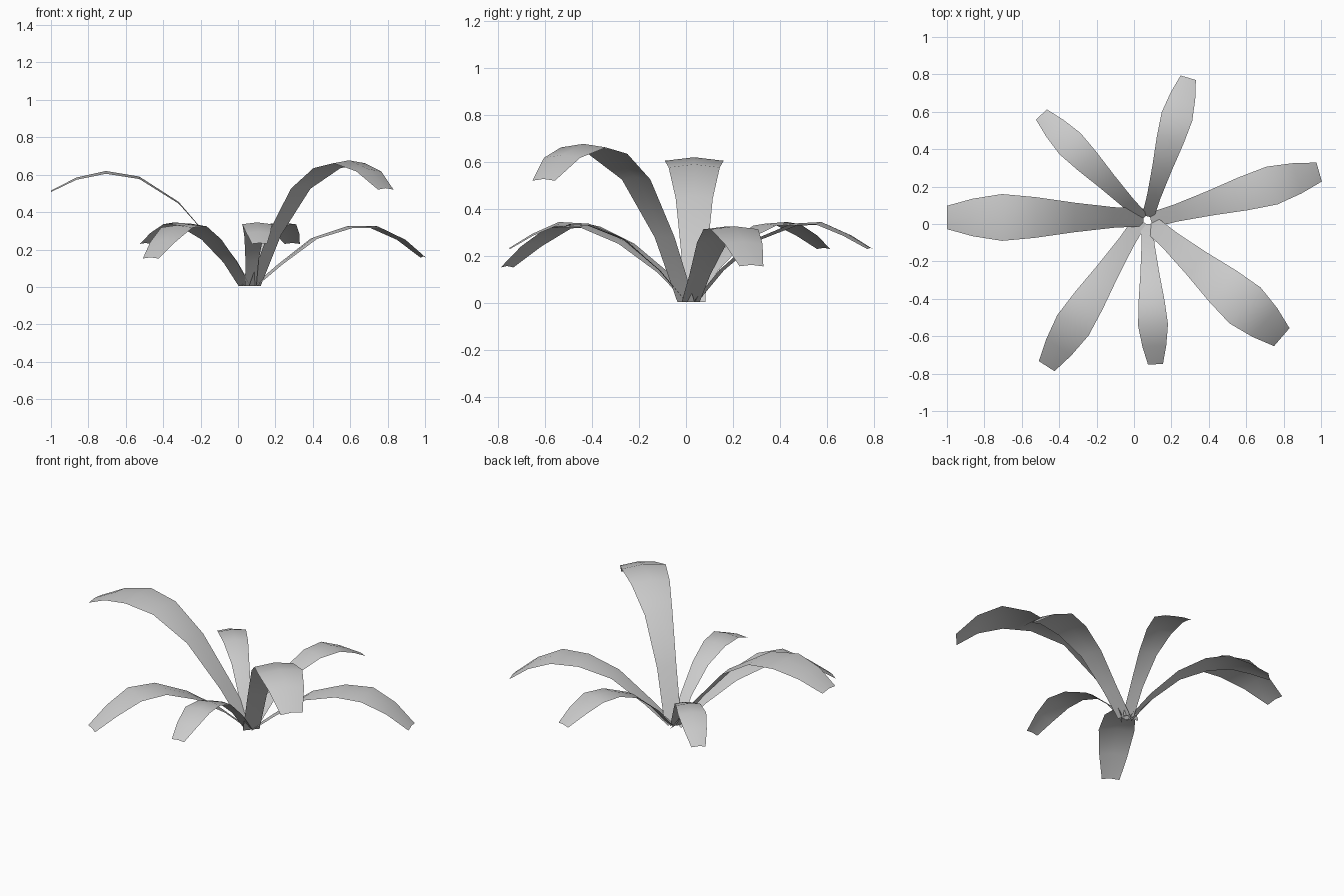
import bpy
from mathutils import Vector

if "Cube" in bpy.data.objects:
    bpy.data.objects.remove(bpy.data.objects["Cube"])

# Shared leaf stations along its length, and relative half-width at each
T = [0, 0.15, 0.35, 0.55, 0.72, 0.87, 1.0]
W = [0.38, 0.44, 0.63, 0.87, 1.0, 0.80, 0.5]


def leaf(name, base, tip, half_width, heights):
    """Arching strip from base to tip, slightly domed across its width."""
    b, t = Vector(base), Vector(tip)
    d = t - b
    side = Vector((-d.y, d.x)).normalized()
    verts, faces = [], []
    for f, rel, z in zip(T, W, [0.005] + heights):
        c = b + d * f
        w = half_width * rel
        dome = 0.12 * w if f > 0.3 else 0
        for s in (-1, 0, 1):
            p = c + side * (w * s)
            verts.append((p.x, p.y, z - (dome if s else 0)))
    for i in range(len(T) - 1):
        for j in range(2):
            a = i * 3 + j
            faces.append((a, a + 3, a + 4, a + 1))
    me = bpy.data.meshes.new(name)
    me.from_pydata(verts, [], faces)
    me.shade_smooth()
    me.update()
    ob = bpy.data.objects.new(name, me)
    bpy.context.collection.objects.link(ob)
    return ob


# Low leaves share one arch
low = [0.14, 0.275, 0.338, 0.345, 0.295, 0.235]

# Two tall leaves
leaf("tall_leaf_left", (0.05, 0.035), (-1.0, 0.035), 0.125,
     [0.21, 0.455, 0.59, 0.62, 0.585, 0.515])
leaf("tall_leaf_front_right", (0.09, 0.0), (0.79, -0.605), 0.127,
     [0.28, 0.535, 0.648, 0.677, 0.63, 0.528])

# Five low leaves
leaf("low_leaf_right", (0.09, 0.02), (0.99, 0.278), 0.105,
     [0.12, 0.265, 0.325, 0.327, 0.262, 0.163])
leaf("low_leaf_back", (0.075, 0.04), (0.29, 0.782), 0.085, low)
leaf("low_leaf_back_left", (0.05, 0.03), (-0.495, 0.585), 0.08, low)
leaf("low_leaf_front_left", (0.035, 0.02), (-0.467, -0.76), 0.10,
     [0.13, 0.26, 0.335, 0.33, 0.25, 0.158])
leaf("low_leaf_front", (0.068, 0.0), (0.115, -0.75), 0.08, low)
